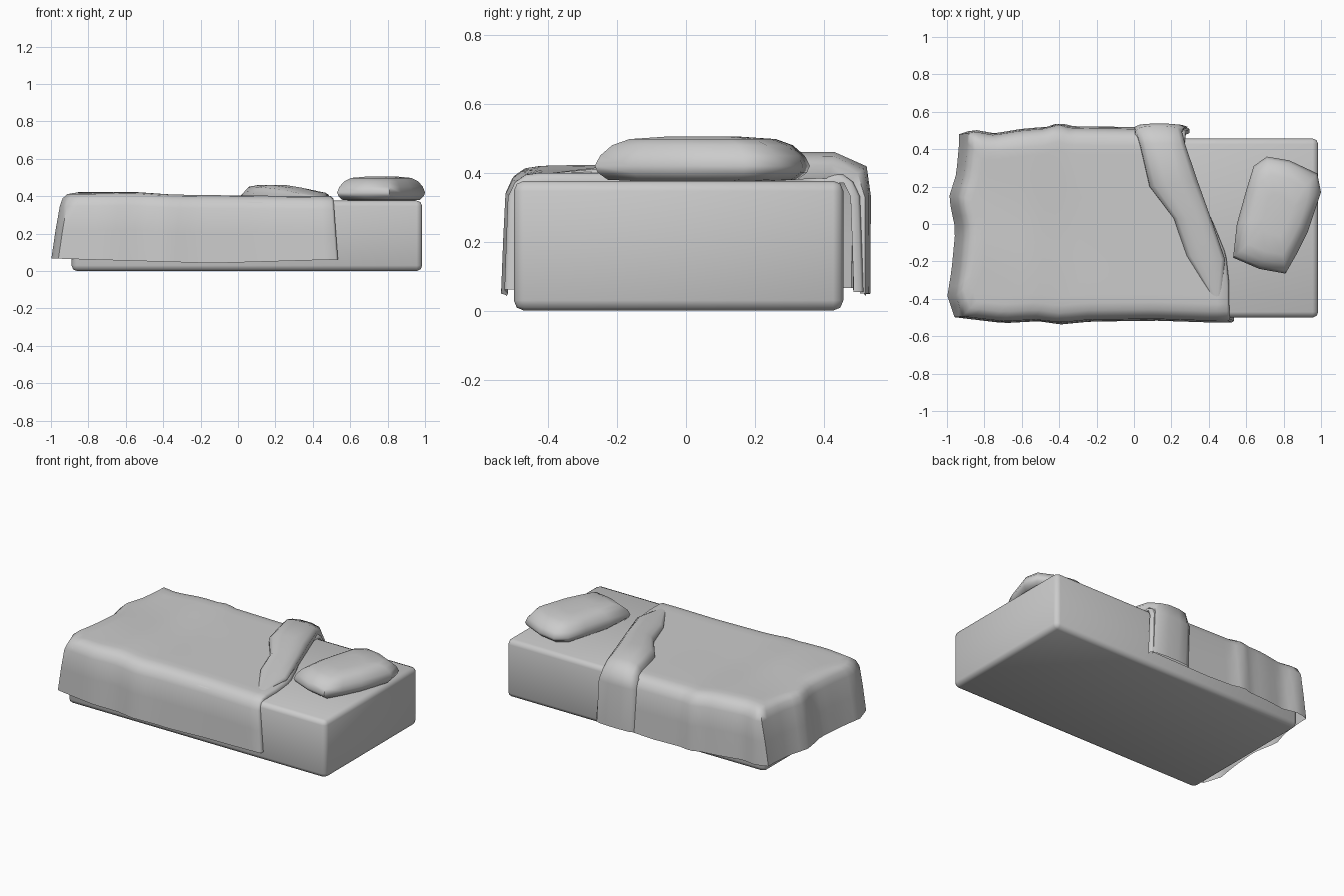
import bpy
import bmesh
import math
from mathutils import Vector

default_cube = bpy.data.objects.get("Cube")
if default_cube:
    bpy.data.objects.remove(default_cube, do_unlink=True)

# One plain grey for everything
grey = bpy.data.materials.new("plain_grey")
grey.use_nodes = True
colour = (0.6, 0.6, 0.6, 1)
grey.diffuse_color = colour
grey.node_tree.nodes["Principled BSDF"].inputs["Base Color"].default_value = colour


def lerp(a, b, t):
    return a + (b - a) * t


def interp(table, t):
    """Piecewise linear lookup in a list of (key, value) pairs."""
    if t <= table[0][0]:
        return table[0][1]
    for (k0, v0), (k1, v1) in zip(table, table[1:]):
        if t <= k1:
            return lerp(v0, v1, (t - k0) / (k1 - k0))
    return table[-1][1]


def finish(name, bm, angle=60):
    """Turn a bmesh into a smooth shaded object."""
    bmesh.ops.remove_doubles(bm, verts=bm.verts, dist=0.0002)
    bmesh.ops.recalc_face_normals(bm, faces=bm.faces)
    if sum(f.normal.z * f.calc_area() for f in bm.faces) < -0.01:
        bmesh.ops.reverse_faces(bm, faces=bm.faces)
    mesh = bpy.data.meshes.new(name)
    bm.to_mesh(mesh)
    bm.free()
    mesh.materials.append(grey)
    obj = bpy.data.objects.new(name, mesh)
    bpy.context.collection.objects.link(obj)
    bpy.ops.object.select_all(action='DESELECT')
    obj.select_set(True)
    bpy.context.view_layer.objects.active = obj
    bpy.ops.object.shade_smooth_by_angle(angle=math.radians(angle))
    return obj


def loft(name, rows, closed=False, caps=False):
    """Skin a list of equally long point rows."""
    bm = bmesh.new()
    grid = [[bm.verts.new(p) for p in row] for row in rows]
    count = len(rows[0])
    for a, b in zip(grid, grid[1:]):
        for j in range(count if closed else count - 1):
            k = (j + 1) % count
            bm.faces.new((a[j], a[k], b[k], b[j]))
    if caps:
        bm.faces.new(grid[0])
        bm.faces.new(grid[-1])
    return finish(name, bm)


# Mattress: a box with rounded edges
low, high = Vector((-0.89, -0.5, 0)), Vector((0.985, 0.457, 0.377))
bm = bmesh.new()
bmesh.ops.create_cube(bm, size=1)
for v in bm.verts:
    v.co = (low + high) / 2 + v.co * (high - low)
bmesh.ops.bevel(bm, geom=bm.edges[:], offset=0.03, segments=2,
                profile=0.5, affect='EDGES')
finish("mattress", bm)

# Blanket: a top sheet with a skirt hanging over the foot and both sides
front_hem = [(-1, -0.49), (-0.95, -0.5), (-0.7, -0.53), (-0.52, -0.52),
             (-0.4, -0.537), (-0.25, -0.522), (0.1, -0.517), (0.4, -0.527)]
back_hem = [(-0.95, 0.475), (-0.86, 0.505), (-0.75, 0.485), (-0.6, 0.51),
            (-0.47, 0.52), (-0.41, 0.543), (-0.35, 0.523), (0.25, 0.515)]
foot_hem = [(-0.5, -0.96), (-0.42, -1), (-0.25, -0.975), (-0.02, -0.955),
            (0.16, -0.99), (0.3, -0.95), (0.47, -0.935)]
head_edge = [(-0.4, 0.497), (-0.2, 0.48), (0.02, 0.41), (0.23, 0.33),
             (0.47, 0.25), (0.52, 0.26)]
top_height = [(-0.9, 0.417), (-0.55, 0.42), (-0.35, 0.407), (0.45, 0.4)]
# inset at the sides, inset at the foot, drop below the top
skirt = [(0.1, 0.12, 0), (0.06, 0.085, 0.006), (0.03, 0.06, 0.028),
         (0.01, 0.045, 0.07), (0.005, 0.022, 0.2), (0, 0, None)]
DEPTH = len(skirt) - 1
LONG, WIDE = 26, 18


def blanket_point(u, v, stage):
    side, foot, drop = skirt[stage]
    y = lerp(-0.52, 0.52, v)
    x = lerp(interp(foot_hem, y) + foot, interp(head_edge, y), u)
    y = lerp(interp(front_hem, x) + side, interp(back_hem, x) - side, v)
    top = interp(top_height, x)
    if drop is None:
        z = 0.042 + 0.03 * abs(x + 0.15)
    else:
        z = top - drop
    if stage == 0:
        # gentle wrinkles that fade towards the head
        z += 0.005 * max(0, -x) * math.sin(9 * y + 4 * x)
    return Vector((x + 0.03 * u * (top - z) / top, y, z))


rows = []
for i in range(-DEPTH, LONG + 1):
    row = []
    for j in range(-DEPTH, WIDE + DEPTH + 1):
        stage = max(0, -i, -j, j - WIDE)
        u = max(i, 0) / LONG
        v = min(max(j, 0), WIDE) / WIDE
        row.append(blanket_point(u, v, stage))
    rows.append(row)
# rounded lip tucking the head edge down onto the mattress
rows.append([Vector((p.x + 0.012, p.y * 0.985, min(p.z, 0.387))) for p in rows[-1]])
rows.append([Vector((p.x, p.y * 0.96, min(p.z, 0.37))) for p in rows[-1]])
loft("blanket", rows)

# Turned back fold: a padded strip that widens and drops down the back side
# left x, left y, right x, right y, base z, bulge, tilt in degrees
stations = [
    (0.42, -0.39, 0.46, -0.4, 0.397, 0.002, 0),
    (0.28, -0.17, 0.487, -0.19, 0.4, 0.025, 0),
    (0.21, 0.03, 0.415, 0.02, 0.4, 0.045, 0),
    (0.08, 0.2, 0.34, 0.23, 0.405, 0.056, 0),
    (0.03, 0.42, 0.275, 0.42, 0.41, 0.052, 10),
    (0.005, 0.49, 0.255, 0.49, 0.39, 0.045, 50),
    (0.0, 0.513, 0.27, 0.513, 0.33, 0.024, 85),
    (0.01, 0.515, 0.285, 0.515, 0.05, 0.02, 90),
]
section = [(0, -0.5), (0.02, 0.3), (0.12, 0.8), (0.35, 1),
           (0.65, 1), (0.9, 0.75), (1, 0.25), (0.98, -0.5)]
rows = []
for lx, ly, rx, ry, z, bulge, tilt in stations:
    angle = math.radians(tilt)
    outward = Vector((0, math.sin(angle), math.cos(angle)))
    left, right = Vector((lx, ly, z)), Vector((rx, ry, z))
    rows.append([left.lerp(right, t) + outward * bulge * h for t, h in section])
loft("blanket_fold", rows)

# Pillow: stacked rings of one outline
outline = [(0.53, -0.18), (0.55, 0), (0.6, 0.18), (0.64, 0.31), (0.71, 0.36),
           (0.83, 0.34), (0.98, 0.27), (1, 0.17), (0.93, -0.04),
           (0.87, -0.16), (0.81, -0.265), (0.67, -0.24)]
centre = Vector((0.77, 0.05))
layers = [(0.6, 0.376), (0.88, 0.38), (0.97, 0.4), (1, 0.42), (0.95, 0.45),
          (0.84, 0.48), (0.68, 0.498), (0.35, 0.505)]
rows = []
for scale, z in layers:
    ring = [centre.lerp(Vector(p), scale) for p in outline]
    rows.append([(p.x, p.y, z) for p in ring])
loft("pillow", rows, closed=True, caps=True)
